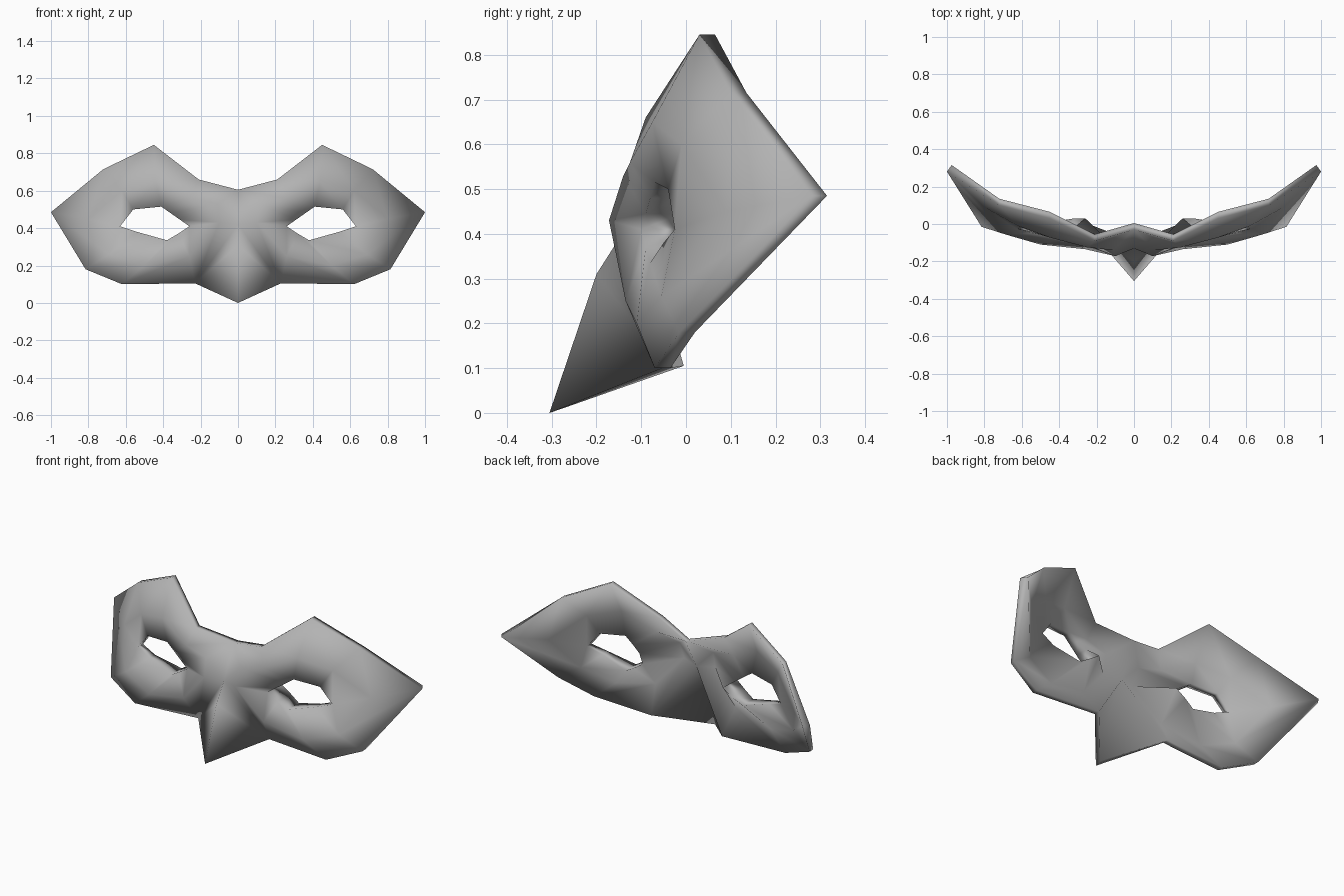
import bpy, bmesh

if "Cube" in bpy.data.objects:
    bpy.data.objects.remove(bpy.data.objects["Cube"])

# Right half of the mask, rings of nine points (x, y, z) around the eye
outer = [(0, -.03, .605), (.21, -.09, .66), (.45, .03, .845), (.72, .10, .715), (1, .28, .485),
         (.815, -.015, .18), (.62, -.07, .10), (.23, -.04, .105), (0, -.13, .42)]
middle = [(.11, -.14, .53), (.25, -.125, .56), (.44, -.075, .65), (.62, -.01, .60), (.80, .09, .45),
          (.69, -.055, .26), (.50, -.11, .20), (.26, -.135, .25), (.10, -.172, .43)]
eye = [(.31, -.09, .445), (.36, -.08, .48), (.41, -.07, .515), (.56, -.04, .50), (.63, -.025, .41),
       (.54, -.05, .38), (.38, -.08, .335), (.32, -.09, .37), (.26, -.10, .41)]
# Nose ridge on the centre line
ridge = [(0, -.20, .31), (0, -.305, 0)]
# Depth of the eye opening, larger towards the nose
eye_depth = [.08, .06, .045, .045, .045, .05, .10, .12, .13]

bm = bmesh.new()


def bridge(a, b, closed=True):
    n = len(a)
    for i in range(n if closed else n - 1):
        j = (i + 1) % n
        bm.faces.new((a[i], a[j], b[j], b[i]))


def sheet(thick):
    def ring(points, depths, lift=0):
        return [bm.verts.new((x, y + thick * d, z + thick * lift))
                for (x, y, z), d in zip(points, depths)]
    o = ring(outer, [.035] * 9)
    m = ring(middle, [.045] * 9)
    e = ring(eye, eye_depth)
    r = ring(ridge, [.035] * 2, .012)
    bridge(o, m)
    bridge(m, e)
    # nose flank
    bm.faces.new((o[7], o[8], r[0]))
    bm.faces.new((o[7], r[0], r[1]))
    return o, e, r


# Front and back surfaces
fo, fe, fr = sheet(0)
bo, be, br = sheet(1)
bo[4].co.x = .975
# Eye opening wall and outer rim down to the nose tip
bridge(fe, be)
bridge(fo[:8] + [fr[1]], bo[:8] + [br[1]], closed=False)
bmesh.ops.recalc_face_normals(bm, faces=bm.faces)

mesh = bpy.data.meshes.new("eye_mask")
bm.to_mesh(mesh)
bm.free()
mask = bpy.data.objects.new("eye_mask", mesh)
bpy.context.collection.objects.link(mask)

# Mirrored left half
mirror = mask.modifiers.new("mirror", 'MIRROR')
mirror.use_clip = True
mirror.merge_threshold = 0.001

# Smooth dark grey surface
for p in mesh.polygons:
    p.use_smooth = True
grey = bpy.data.materials.new("dark_grey")
grey.diffuse_color = (.45, .45, .45, 1)
grey.use_nodes = True
grey.node_tree.nodes["Principled BSDF"].inputs["Base Color"].default_value = grey.diffuse_color
mesh.materials.append(grey)
